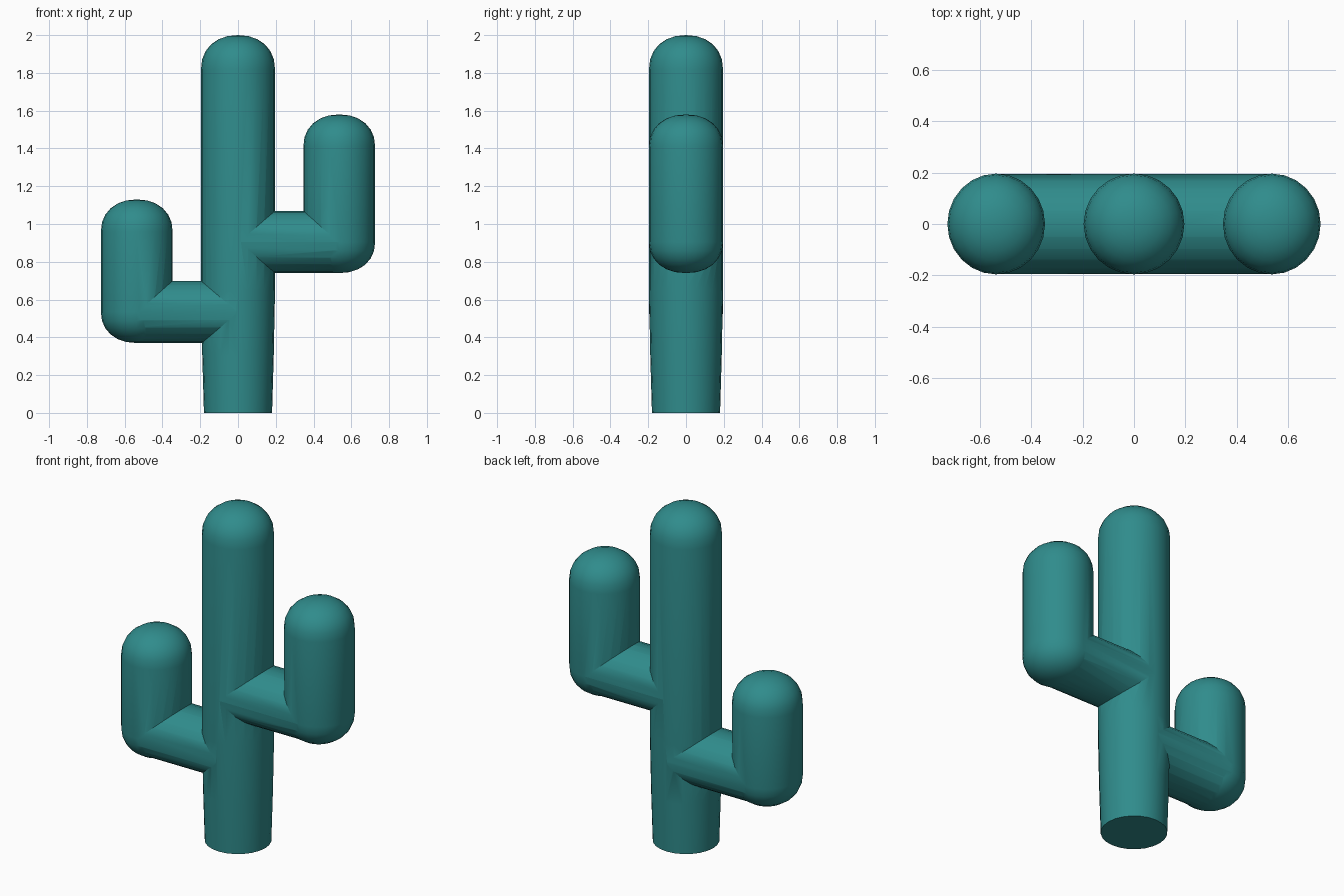
import bpy
import bmesh
from math import sin, cos, pi
from mathutils import Matrix

default_cube = bpy.data.objects.get("Cube")
if default_cube:
    bpy.data.objects.remove(default_cube, do_unlink=True)

SEGMENTS = 24
STEPS = 6

green = bpy.data.materials.new("cactus_teal")
green.use_nodes = True
colour = (0.029, 0.262, 0.262, 1)
green.diffuse_color = colour
green.node_tree.nodes["Principled BSDF"].inputs["Base Color"].default_value = colour


def dome(base, height):
    """Rings (width factor, z) of a slightly full dome, from base to pole."""
    rings = []
    for i in range(STEPS + 1):
        a = pi / 2 * i / STEPS
        rings.append((cos(a) ** 0.92 if i < STEPS else 0, base + height * sin(a) ** 0.92))
    return rings


def lathe(name, rings, rx, ry, matrix=Matrix()):
    """Closed elliptical body from (width factor, z) rings, lowest first."""
    bm = bmesh.new()
    loops = []
    for w, z in rings:
        if w == 0:
            loops.append([bm.verts.new((0, 0, z))] * SEGMENTS)
        else:
            loops.append([bm.verts.new((rx * w * cos(2 * pi * k / SEGMENTS),
                                        ry * w * sin(2 * pi * k / SEGMENTS), z))
                          for k in range(SEGMENTS)])
    for low, high in zip(loops, loops[1:]):
        for k in range(SEGMENTS):
            n = (k + 1) % SEGMENTS
            corners = dict.fromkeys((low[k], low[n], high[n], high[k]))
            bm.faces.new(list(corners))
    if rings[0][0]:
        bm.faces.new(loops[0][::-1])
    if rings[-1][0]:
        bm.faces.new(loops[-1])
    bm.transform(matrix)
    bmesh.ops.recalc_face_normals(bm, faces=bm.faces)
    mesh = bpy.data.meshes.new(name)
    bm.to_mesh(mesh)
    bm.free()
    mesh.materials.append(green)
    obj = bpy.data.objects.new(name, mesh)
    bpy.context.collection.objects.link(obj)
    return obj


def merge(body, part):
    """Weld a part into the body and drop the spare object."""
    mod = body.modifiers.new("union", 'BOOLEAN')
    mod.operation = 'UNION'
    mod.solver = 'EXACT'
    mod.object = part
    bpy.context.view_layer.objects.active = body
    bpy.ops.object.modifier_apply(modifier=mod.name)
    bpy.data.objects.remove(part, do_unlink=True)


# Trunk: narrow foot, straight column, domed top
cactus = lathe("cactus", [(0.92, 0), (0.965, 0.3), (1, 0.65)] + dome(1.82, 0.18),
               0.196, 0.196)

# Arms: an upright limb with rounded ends on a level branch
for side, level, top in ((1, 0.905, 1.58), (-1, 0.535, 1.13)):
    elbow = [(w, 2 * level - z) for w, z in reversed(dome(level, 0.165))]
    limb = lathe("limb", elbow + dome(top - 0.17, 0.17), 0.19, 0.196,
                 Matrix.Translation((side * 0.536, 0, 0)))
    branch = lathe("branch", [(1, 0.01), (1, 0.53)], 0.164, 0.194,
                   Matrix.Translation((0, 0, level)) @ Matrix.Rotation(side * pi / 2, 4, 'Y'))
    merge(limb, branch)
    merge(cactus, limb)

# Smooth skin with sharp creases where limbs meet
bpy.ops.object.select_all(action='DESELECT')
cactus.select_set(True)
bpy.context.view_layer.objects.active = cactus
bpy.ops.object.shade_smooth_by_angle(angle=pi / 6)
